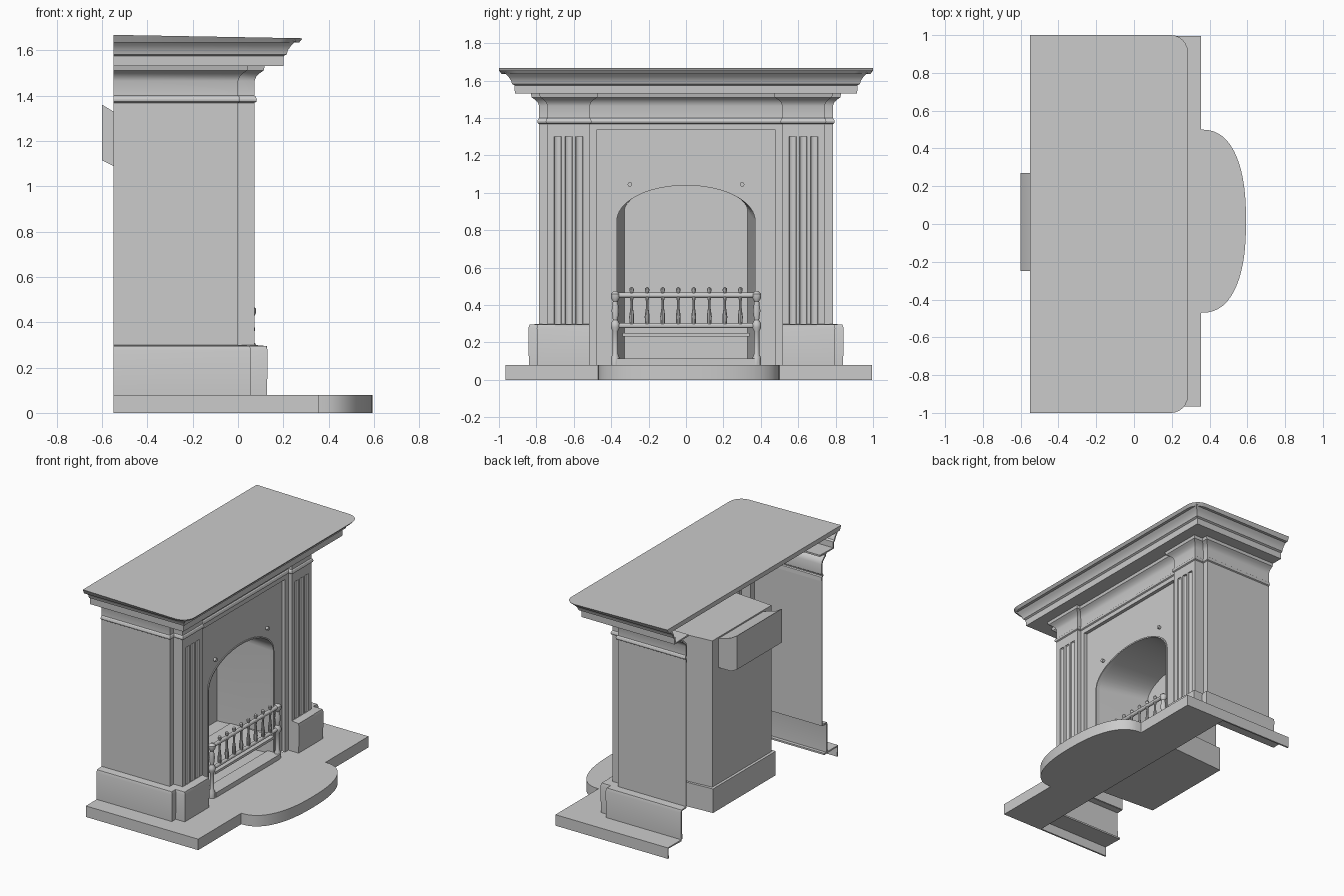
import bpy
from math import sin, cos, pi

if "Cube" in bpy.data.objects:
    bpy.data.objects.remove(bpy.data.objects["Cube"])


def mesh(name, verts, faces, solid=0.0, mirror=False):
    me = bpy.data.meshes.new(name)
    me.from_pydata(verts, [], faces)
    me.update()
    ob = bpy.data.objects.new(name, me)
    bpy.context.collection.objects.link(ob)
    if solid:
        m = ob.modifiers.new("thickness", 'SOLIDIFY')
        m.thickness, m.offset = solid, -1
    if mirror:
        m = ob.modifiers.new("mirror", 'MIRROR')
        m.use_axis = (False, True, False)
    return ob


def prism(name, outline, axis, lo, hi, mirror=False):
    """Extrude a 2D outline along an axis."""
    place = {'x': lambda a, b, t: (t, a, b),
             'y': lambda a, b, t: (a, t, b),
             'z': lambda a, b, t: (a, b, t)}[axis]
    area = sum(p[0] * q[1] - q[0] * p[1] for p, q in zip(outline, outline[1:] + outline[:1]))
    if (area < 0) != (axis == 'y'):
        outline = outline[::-1]
    n = len(outline)
    v = [place(a, b, t) for t in (lo, hi) for a, b in outline]
    f = [tuple(range(n))[::-1], tuple(range(n, 2 * n))]
    f += [(i, (i + 1) % n, n + (i + 1) % n, n + i) for i in range(n)]
    return mesh(name, v, f, mirror=mirror)


def box(name, x, y, z, mirror=False):
    return prism(name, [(x[0], y[0]), (x[1], y[0]), (x[1], y[1]), (x[0], y[1])], 'z', *z, mirror)


def open_box(name, x, half_widths, z):
    """Box tapering in y from back to front, without its front (+x) face."""
    v = [(a, s * w, c) for a, w in zip(x, half_widths) for s in (-1, 1) for c in z]
    f = [(0, 1, 3, 2), (0, 4, 5, 1), (2, 3, 7, 6), (1, 5, 7, 3), (0, 2, 6, 4)]
    return mesh(name, v, f)


def sweep(name, path, profile, solid=0.012, mirror=False):
    """Sweep (offset, z) profile along a plan path with mitred corners."""
    norms = []
    for p, q in zip(path, path[1:]):
        dx, dy = q[0] - p[0], q[1] - p[1]
        l = (dx * dx + dy * dy) ** .5
        norms.append((-dy / l, dx / l))
    v, m = [], len(profile)
    for i, p in enumerate(path):
        a, b = norms[max(i - 1, 0)], norms[min(i, len(norms) - 1)]
        k = 1 + a[0] * b[0] + a[1] * b[1]
        nx, ny = (a[0] + b[0]) / k, (a[1] + b[1]) / k
        v += [(p[0] + nx * d, p[1] + ny * d, z) for d, z in profile]
    f = [(i * m + j, i * m + j + 1, (i + 1) * m + j + 1, (i + 1) * m + j)
         for i in range(len(path) - 1) for j in range(m - 1)]
    return mesh(name, v, f, solid, mirror)


def lathe(name, profile, x, y, n=12):
    v = [(x + r * cos(2 * pi * k / n), y + r * sin(2 * pi * k / n), z)
         for r, z in profile for k in range(n)]
    f = [(j * n + k, j * n + (k + 1) % n, (j + 1) * n + (k + 1) % n, (j + 1) * n + k)
         for j in range(len(profile) - 1) for k in range(n)]
    f += [tuple(range(n))[::-1], tuple(range(len(v) - n, len(v)))]
    return mesh(name, v, f)


def rod(name, x, z, r, half):
    prism(name, [(x + r * cos(k * pi / 6), z + r * sin(k * pi / 6)) for k in range(12)], 'y', -half, half)


# Hearth: bowed front slab, hollow side strips running to the back
bow = []
for k in range(33):
    t = -cos(pi * k / 32)
    bow.append((.355 + .238 * max(0, 1 - abs(t) ** 2.4) ** (1 / 2.4), .015 + .485 * t))
prism("hearth", [(.03, -.965), (.355, -.965)] + bow + [(.355, .995), (.03, .995)], 'z', 0, .08)
strip = [(0, 0), (0, .08), (-.16, .08)]
sweep("hearth_side_strip", [(-.55, .995), (.03, .995)], strip)
sweep("hearth_side_strip", [(.03, -.965), (-.55, -.965)], strip)

# Leg plinths (returning round the pilaster)
corner = [(-.55, .785), (0, .785), (0, .74), (.073, .74)]
sweep("leg_plinth", corner + [(.073, .515)],
      [(.055, .08), (.058, .275), (.052, .295), (0, .30)], mirror=True)
box("plinth_inner_return", (0, .128), (.515, .7), (.08, .295), True)

# Leg shafts with fluted pilaster face
flutes = []
for c in (.685, .6275, .57):
    flutes += [(.073 - .014 * sin(pi * k / 6), c + .02 * cos(pi * k / 6)) for k in range(7)]
sweep("fluted_leg", corner + flutes + [(.073, .515), (.02, .515)], [(0, .29), (0, 1.3)], .008, True)
sweep("leg_head", corner + [(.073, .515), (.02, .515)], [(0, 1.3), (0, 1.37)], .008, True)

# Frieze and capitals around the whole surround
half = corner + [(.073, .515), (.045, .515)]
sweep("frieze_and_capitals", half + [(x, -y) for x, y in half[::-1]],
      [(0, 1.345), (0, 1.368), (.008, 1.373), (.01, 1.383), (.006, 1.395), (0, 1.40), (0, 1.465),
       (.008, 1.485), (.024, 1.50), (.04, 1.51), (.045, 1.53)])

# Cornice and mantel shelf
sweep("cornice", [(-.55, .785), (.07, .785), (.07, -.785), (-.55, -.785)],
      [(-.03, 1.53), (.13, 1.53), (.132, 1.575), (.145, 1.582), (.15, 1.60), (.165, 1.622), (.185, 1.64)])
edge = [(-.55, 1.0)] + [(.195 + .09 * sin(a * pi / 12), .91 + .09 * cos(a * pi / 12)) for a in range(7)]
shelf = prism("mantel_shelf", edge + [(x, -y) for x, y in edge[::-1]], 'z', 1.635, 1.668)
for vert in shelf.data.vertices:  # shelf falls slightly to the front, lip undercut
    if vert.co.z < 1.65:
        vert.co.y *= .985
        vert.co.x -= .015 if vert.co.x > 0 else 0
    else:
        vert.co.z -= .018 * (vert.co.x + .55)


# Cast front plate with arched opening
def arch(w, top, spring, foot, n=24):
    return [(w, foot)] + [(w * cos(pi * k / n), spring + (top - spring) * sin(pi * k / n))
                          for k in range(n + 1)] + [(-w, foot)]


px = .02  # front of the plate
hole = arch(.37, 1.04, .85, .08)
prism("front_plate", [(.52, .08), (.52, 1.36), (-.52, 1.36), (-.52, .08)] + hole[::-1],
      'x', px - .025, px)
prism("arch_bead", hole + arch(.38, 1.05, .85, .08)[::-1], 'x', px - .01, px + .006)
box("plate_side_frame", (px - .01, .045), (.478, .52), (.08, 1.36), True)
box("plate_top_frame", (px - .01, .045), (-.52, .52), (1.337, 1.36))
for y in (-.3, .3):
    prism("plate_knob", [(y + .012 * cos(k * pi / 6), 1.045 + .012 * sin(k * pi / 6))
          for k in range(12)], 'x', px - .005, px + .018)

# Firebox: tapering lining with closed back, outer casing and base
front, back = arch(.37, 1.04, .85, .1), arch(.33, 1.04, .9, .1)
n = len(front)
mesh("firebox_lining", [(px - .02, a, b) for a, b in front] + [(-.40, a, b) for a, b in back],
     [(i, n + i, n + (i + 1) % n, (i + 1) % n) for i in range(n)] + [tuple(range(n, 2 * n))])
open_box("firebox_casing", (-.45, px - .02), (.34, .38), (.24, 1.31))
open_box("firebox_base", (-.47, px - .02), (.36, .39), (.07, .245))
prism("flue_box", [(-.45, 1.30), (-.55, 1.33), (-.6, 1.36), (-.6, 1.115), (-.55, 1.09), (-.45, 1.09)],
      'y', -.25, .27)

# Fire basket front: sill, rails, posts and turned spindles
gx = px + .035
box("grate_sill", (-.02, gx + .025), (-.37, .37), (.07, .115))
box("grate_shelf", (-.3, gx), (-.34, .34), (.232, .25))
rod("top_rail", gx, .452, .014, .38)
rod("lower_rail", gx, .29, .013, .38)
for y in (-.378, .378):
    lathe("end_post", [(.022, .08), (.022, .12), (.014, .14), (.014, .26), (.024, .28), (.024, .30),
          (.013, .32), (.02, .37), (.013, .42), (.024, .44), (.024, .46), (.008, .475)], gx, y)
for k in range(8):
    lathe("spindle", [(.009, .285), (.013, .31), (.014, .34), (.008, .38), (.007, .42), (.011, .44),
          (.008, .465), (.013, .478), (.011, .49), (.003, .497)], gx, (k - 3.5) * .083, 10)

# Apply thickness and mirrors, then smooth shading with sharp edges kept
for ob in bpy.context.collection.objects:
    ob.select_set(True)
    bpy.context.view_layer.objects.active = ob
bpy.ops.object.convert(target='MESH')
bpy.ops.object.shade_smooth_by_angle(angle=.5)
